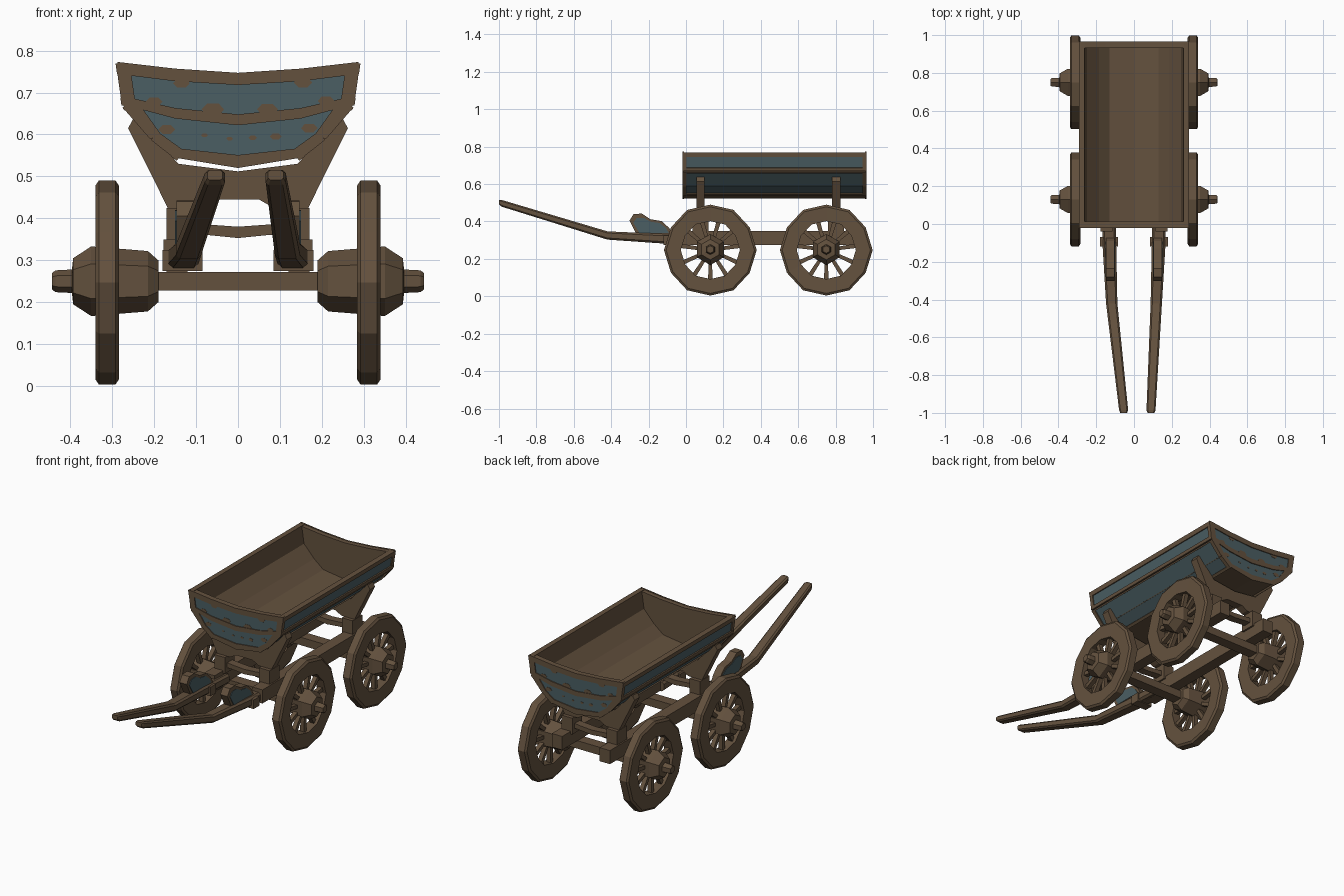
import bpy, bmesh, math
from mathutils import Vector

if "Cube" in bpy.data.objects:
    bpy.data.objects.remove(bpy.data.objects["Cube"])


def material(name, rgb):
    m = bpy.data.materials.new(name)
    m.diffuse_color = (*rgb, 1)
    m.use_nodes = True
    m.node_tree.nodes["Principled BSDF"].inputs["Base Color"].default_value = m.diffuse_color
    return m


WOOD = material("brown wood", (0.127, 0.083, 0.048))
BLUE = material("faded blue paint", (0.069, 0.112, 0.125))


def finish(bm, name, mat):
    bmesh.ops.recalc_face_normals(bm, faces=bm.faces)
    me = bpy.data.meshes.new(name)
    bm.to_mesh(me)
    bm.free()
    me.materials.append(mat)
    ob = bpy.data.objects.new(name, me)
    bpy.context.collection.objects.link(ob)
    return ob


def skin(bm, rings, closed=False):
    """Join equal rings of points with quads, capping the ends."""
    vs = [[bm.verts.new(p) for p in r] for r in rings]
    n = len(vs[0])
    pairs = list(zip(vs, vs[1:])) + ([(vs[-1], vs[0])] if closed else [])
    for a, b in pairs:
        for i in range(n):
            j = (i + 1) % n
            bm.faces.new((a[i], a[j], b[j], b[i]))
    if not closed:
        bm.faces.new(vs[0])
        bm.faces.new(vs[-1])


def prism(bm, poly, lo, hi, axis="y"):
    """Extrude an (x,z) outline along y, or a (y,z) outline along x."""
    put = (lambda p, d: (p[0], d, p[1])) if axis == "y" else (lambda p, d: (d, p[0], p[1]))
    skin(bm, [[put(p, d) for p in poly] for d in (lo, hi)])


def box(bm, x0, x1, y0, y1, z0, z1):
    prism(bm, [(x0, z0), (x1, z0), (x1, z1), (x0, z1)], y0, y1)


def flip(pts):
    return [(-x, z) for x, z in pts]


def sym(half):
    """Half line from the outside to the centre -> whole line, right to left."""
    return half + [(-x, z) for x, z in reversed(half) if x > 0]


def between(upper, lower):
    return sym(upper) + sym(lower)[::-1]


# ---- wagon box: hollow tub with end boards ----
Y0, Y1 = -0.012, 0.957
OUT = [(0.282, 0.770), (0.268, 0.670), (0.202, 0.594), (0.140, 0.545), (0, 0.522)]
INN = [(0.262, 0.770), (0.248, 0.675), (0.186, 0.608), (0.130, 0.563), (0, 0.545)]
TOP = [(0.284, 0.770), (0.15, 0.755), (0, 0.746)]
bm = bmesh.new()
prism(bm, sym(OUT) + sym(INN)[::-1], Y0, Y1)
for y in (Y0, Y1 - 0.025):
    prism(bm, between(TOP, OUT[1:]), y, y + 0.025)
finish(bm, "wagon_box", WOOD)


# ---- side panels and raised trim ----
def side_slab(bm, a, b, t0, t1, thick, y0, y1, s):
    a, b = Vector(a), Vector(b)
    d = b - a
    n = Vector((-d.y, d.x)).normalized()
    if n.x < 0:
        n = -n
    p, q = a + d * t0, a + d * t1
    poly = [p, q, q + n * thick, p + n * thick]
    prism(bm, [(s * v.x, v.y) for v in poly], y0, y1)


paint, trim = bmesh.new(), bmesh.new()
for s in (1, -1):
    for a, b in zip(OUT[:3], OUT[1:4]):
        side_slab(paint, a, b, 0.02, 0.98, 0.003, Y0 + 0.01, Y1 - 0.01, s)
        for y in (-0.02, Y1 - 0.014):
            side_slab(trim, a, b, 0, 1, 0.009, y, y + 0.022, s)
    for i, t0, t1 in ((0, 0, 0.25), (0, 0.82, 1), (1, 0, 0.09), (2, 0.8, 1)):
        side_slab(trim, OUT[i], OUT[i + 1], t0, t1, 0.010, -0.02, 0.965, s)

# ---- end panels and curved trim ----
UP_T = [(0.254, 0.740), (0.15, 0.727), (0, 0.718)]
UP_B = [(0.246, 0.685), (0.15, 0.663), (0, 0.648)]
LO_T = [(0.225, 0.658), (0.15, 0.638), (0, 0.622)]
LO_B = [(0.185, 0.602), (0.135, 0.566), (0, 0.551)]
BOT = [(0.203, 0.594), (0.140, 0.543), (0, 0.520)]
EDGE = [(0.288, 0.773), (0.15, 0.757), (0, 0.747)]
for out, tip in ((Y0, -0.02), (Y1, 0.965)):
    mid = out + (tip - out) * 0.4
    prism(paint, between(UP_T, UP_B), out, mid)
    prism(paint, between(LO_T, LO_B), out, mid)
    for up, lo in ((EDGE, UP_T), (UP_B, LO_T), (LO_B, BOT)):
        prism(trim, between(up, lo), out, tip)
    for f in (list, flip):
        prism(trim, f([EDGE[0], UP_T[0], UP_B[0], LO_T[0], LO_B[0], BOT[0], (0.275, 0.67)]), out, tip)
finish(paint, "painted_panels", BLUE)
finish(trim, "box_trim", WOOD)

# ---- worn paint spots on the ends ----
bm = bmesh.new()
SPOTS = [(-0.135, 0.722, 0.02), (0.155, 0.724, 0.022), (-0.2, 0.678, 0.02), (-0.06, 0.66, 0.027),
         (0.07, 0.66, 0.025), (0.21, 0.68, 0.02), (-0.17, 0.612, 0.02), (0.17, 0.615, 0.02),
         (-0.08, 0.598, 0.008), (-0.02, 0.59, 0.008), (0.035, 0.592, 0.01), (0.09, 0.595, 0.014)]
for x, z, r in SPOTS:
    hexa = [(x + r * math.cos(k * math.pi / 3), z + 0.6 * r * math.sin(k * math.pi / 3)) for k in range(6)]
    prism(bm, hexa, Y0, -0.0165)
    prism(bm, flip(hexa), Y1, 0.9615)
finish(bm, "worn_spots", WOOD)

# ---- bolsters: cradle planks, posts and curved brace ----
bm = bmesh.new()
CRADLE_T = [(0.262, 0.615), (0.250, 0.637), (0.236, 0.632), (0.142, 0.530), (0, 0.512)]
CRADLE_B = [(0.165, 0.420), (0.085, 0.425), (0.05, 0.445), (0.03, 0.445), (0, 0.445)]
for y in (0.055, 0.78):
    prism(bm, between(CRADLE_T, CRADLE_B), y, y + 0.045)
    prism(bm, between([(0.17, 0.395), (0.07, 0.385), (0, 0.38)],
                      [(0.17, 0.365), (0.07, 0.36), (0, 0.353)]), y, y + 0.045)
    for s in (1, -1):
        x = sorted((s * 0.105, s * 0.17))
        box(bm, *x, y - 0.02, y + 0.065, 0.335, 0.425)
finish(bm, "bolsters", WOOD)

# ---- chassis rails and axles ----
bm = bmesh.new()
for s in (1, -1):
    x = sorted((s * 0.115, s * 0.178))
    box(bm, *x, -0.04, 0.92, 0.275, 0.35)
finish(bm, "chassis_rails", WOOD)
bm = bmesh.new()
for y in (0.128, 0.75):
    box(bm, -0.24, 0.24, y - 0.03, y + 0.03, 0.228, 0.272)
    for s in (1, -1):
        x = sorted((s * 0.12, s * 0.17))
        box(bm, *x, y - 0.025, y + 0.025, 0.26, 0.3)
finish(bm, "axles", WOOD)


# ---- wheels ----
def ring(x, r, n, cy, cz, wobble=0.0, turn=0.0):
    out = []
    for i in range(n):
        a = 2 * math.pi * (i + turn) / n
        q = r * (1 - wobble * (i % 2))
        out.append((x, cy + q * math.cos(a), cz + q * math.sin(a)))
    return out


CZ = 0.247
RIM = [(-0.026, 0.158), (-0.028, 0.236), (-0.02, 0.248), (0.02, 0.248), (0.028, 0.236), (0.026, 0.158)]
HUB = [(0.19, 0.05), (0.215, 0.072), (0.35, 0.083), (0.393, 0.055), (0.396, 0.028), (0.435, 0.026), (0.443, 0.02)]
for end, cy in (("front", 0.13), ("rear", 0.75)):
    for side, s in (("right", 1), ("left", -1)):
        bm = bmesh.new()
        skin(bm, [ring(s * (0.312 + x), r, 12, cy, CZ, 0.02) for x, r in RIM], closed=True)
        finish(bm, f"{end}_{side}_wheel_rim", WOOD)
        bm = bmesh.new()
        for i in range(11):
            a = 2 * math.pi * (i + 0.25) / 11
            u, v = Vector((0, math.cos(a), math.sin(a))), Vector((0, -math.sin(a), math.cos(a)))
            c = Vector((s * 0.31, cy, CZ))
            skin(bm, [[c + u * r + v * (p * w) + Vector((q * 0.012, 0, 0))
                       for p, q in ((-1, -1), (1, -1), (1, 1), (-1, 1))]
                      for r, w in ((0.05, 0.009), (0.17, 0.012))])
        finish(bm, f"{end}_{side}_spokes", WOOD)
        bm = bmesh.new()
        skin(bm, [ring(s * x, r, 6, cy, CZ + 0.003, 0, 0.5) for x, r in HUB])
        finish(bm, f"{end}_{side}_hub", WOOD)

# ---- pulling shafts with painted brackets ----
BRACKET = [(-0.07, 0.325), (-0.09, 0.365), (-0.13, 0.402), (-0.19, 0.412), (-0.235, 0.442),
           (-0.28, 0.440), (-0.302, 0.405), (-0.262, 0.325)]
MID = (-0.19, 0.368)
INSET = [(MID[0] + (y - MID[0]) * 0.82, MID[1] + (z - MID[1]) * 0.7) for y, z in BRACKET]
for side, s, tip in (("right", 1, 0.09), ("left", -1, -0.055)):
    bm = bmesh.new()
    # centre x, y, z, half width, half height
    path = [(s * 0.13, 0.06, 0.30, 0.036, 0.026), (s * 0.13, -0.12, 0.308, 0.036, 0.026),
            (s * 0.118, -0.42, 0.325, 0.030, 0.022), (tip, -0.985, 0.497, 0.024, 0.018),
            (tip, -1.0, 0.503, 0.018, 0.012)]
    skin(bm, [[(x + a * w, y, z + b * h) for a, b in
               ((-1, -.6), (-.7, -1), (.7, -1), (1, -.6), (1, .6), (.7, 1), (-.7, 1), (-1, .6))]
              for x, y, z, w, h in path])
    x = sorted((s * 0.085, s * 0.18))
    box(bm, *x, -0.12, -0.07, 0.275, 0.325)
    finish(bm, f"{side}_shaft", WOOD)
    bm = bmesh.new()
    prism(bm, BRACKET, s * 0.125 - 0.022, s * 0.125 + 0.022, "x")
    finish(bm, f"{side}_bracket", WOOD)
    bm = bmesh.new()
    prism(bm, INSET, s * 0.125 - 0.025, s * 0.125 + 0.025, "x")
    finish(bm, f"{side}_bracket_paint", BLUE)
